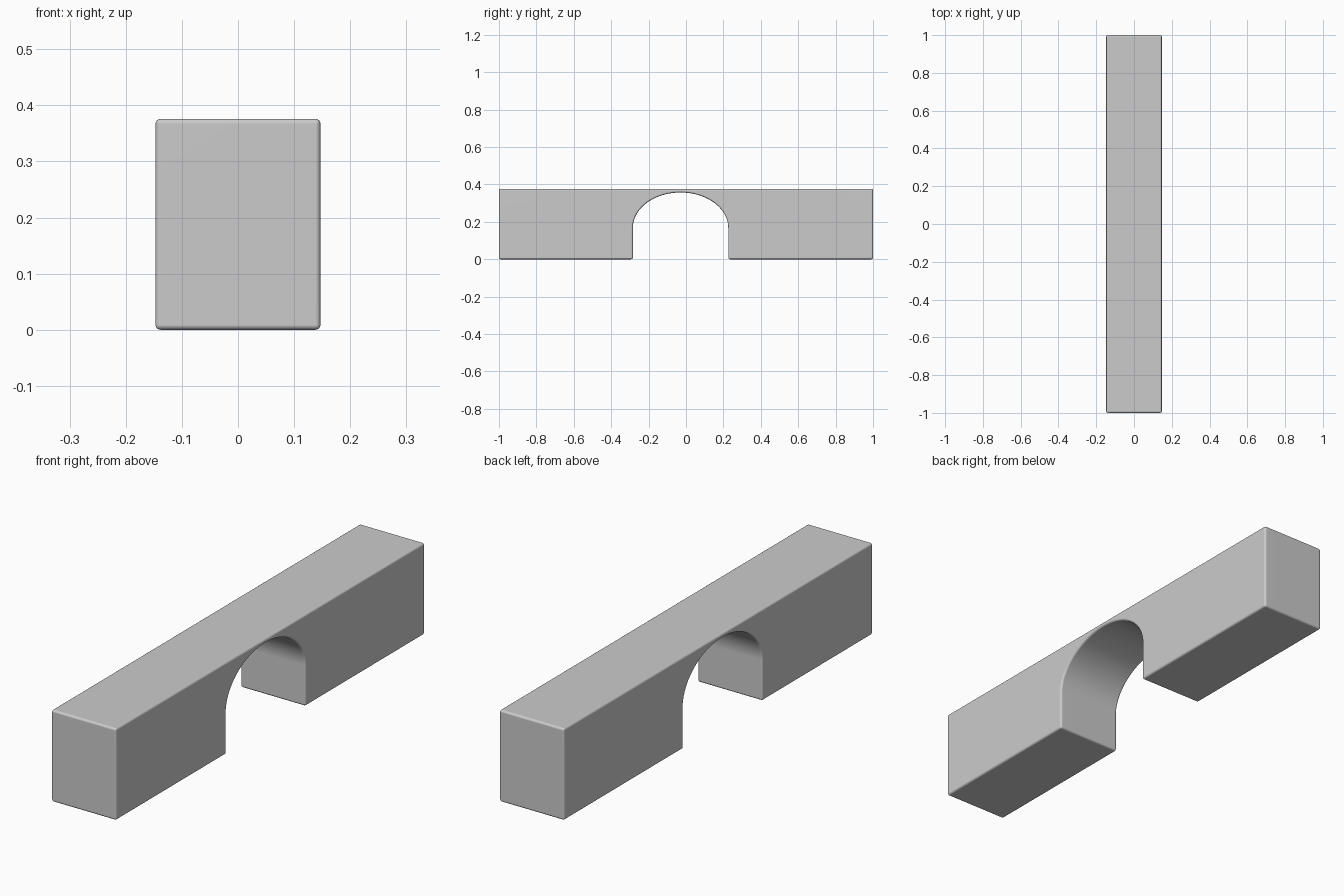
import bpy, bmesh, math

if "Cube" in bpy.data.objects:
    bpy.data.objects.remove(bpy.data.objects["Cube"])

HALF_W, HEIGHT = 0.147, 0.376
ARCH_Y, ARCH_R = -0.029, 0.255
SPRING, CROWN = 0.168, 0.357
SEGMENTS = 40

# Side profile: block outline with an elliptical arch cut from the bottom
profile = [(-1, 0), (-1, HEIGHT), (1, HEIGHT), (1, 0), (ARCH_Y + ARCH_R, 0)]
for i in range(SEGMENTS + 1):
    a = math.pi * i / SEGMENTS
    profile.append((ARCH_Y + ARCH_R * math.cos(a),
                    SPRING + (CROWN - SPRING) * math.sin(a)))
profile.append((ARCH_Y - ARCH_R, 0))

# Extrude the profile across the width
bm = bmesh.new()
face = bm.faces.new([bm.verts.new((-HALF_W, y, z)) for y, z in profile])
ext = bmesh.ops.extrude_face_region(bm, geom=[face])
moved = [v for v in ext["geom"] if isinstance(v, bmesh.types.BMVert)]
bmesh.ops.translate(bm, verts=moved, vec=(2 * HALF_W, 0, 0))
bmesh.ops.recalc_face_normals(bm, faces=bm.faces)
mesh = bpy.data.meshes.new("arch_block")
bm.to_mesh(mesh)
bm.free()

block = bpy.data.objects.new("arch_block", mesh)
bpy.context.collection.objects.link(block)
bpy.context.view_layer.objects.active = block
block.select_set(True)

# Softly rounded edges
bevel = block.modifiers.new("rounded_edges", "BEVEL")
bevel.width = 0.009
bevel.segments = 4
bevel.limit_method = "ANGLE"
bevel.angle_limit = math.radians(40)
bevel.use_clamp_overlap = False
bpy.ops.object.modifier_apply(modifier=bevel.name)
bpy.ops.object.shade_smooth_by_angle(angle=math.radians(30))
weighted = block.modifiers.new("clean_shading", "WEIGHTED_NORMAL")
weighted.keep_sharp = True
